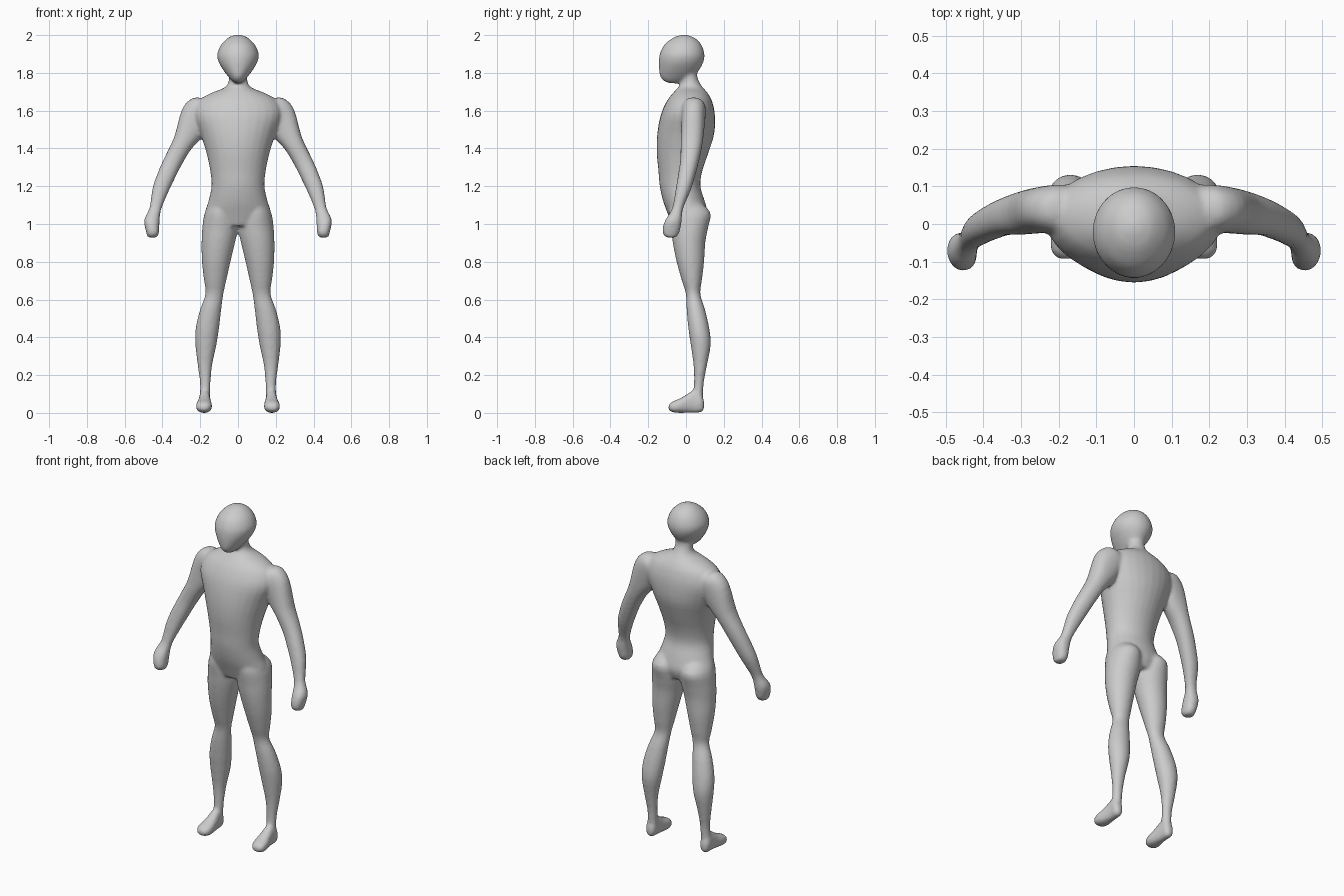
import bpy, bmesh
from math import sin, cos, pi, radians
from mathutils import Vector

bm = bmesh.new()
SIDES = 28


def catmull(a, b, c, d, t):
    return 0.5 * (2 * b + (c - a) * t + (2 * a - 5 * b + 4 * c - d) * t * t
                  + (3 * b - a - 3 * c + d) * t ** 3)


def loft(sections, mirror=1, steps=3, power=1.0):
    """Closed tube through sections (centre, u axis, v axis), smoothly interpolated."""
    n = len(sections)
    dense = []
    for i in range(n - 1):
        q = [sections[max(0, min(n - 1, i + k))] for k in (-1, 0, 1, 2)]
        for s in range(steps):
            dense.append([catmull(*[sec[j] for sec in q], s / steps) for j in range(3)])
    dense.append(sections[-1])
    rings = []
    for c, u, v in dense:
        ring = []
        for k in range(SIDES):
            a = 2 * pi * k / SIDES
            ca, sa = cos(a), sin(a)
            ca = abs(ca) ** power * (1 if ca > 0 else -1)
            sa = abs(sa) ** power * (1 if sa > 0 else -1)
            p = c + u * ca + v * sa
            ring.append(bm.verts.new((p.x * mirror, p.y, p.z)))
        rings.append(ring)
    for r, s in zip(rings, rings[1:]):
        for k in range(SIDES):
            m = (k + 1) % SIDES
            bm.faces.new((r[k], r[m], s[m], s[k]))
    bm.faces.new(rings[0])
    bm.faces.new(rings[-1])


def level(z, x0, x1, y0, y1):
    """Horizontal section from its extents."""
    return (Vector(((x0 + x1) / 2, (y0 + y1) / 2, z)),
            Vector(((x1 - x0) / 2, 0, 0)), Vector((0, (y1 - y0) / 2, 0)))


def upright(y, x0, x1, z0, z1):
    """Section facing along y from its extents."""
    return (Vector(((x0 + x1) / 2, y, (z0 + z1) / 2)),
            Vector(((x1 - x0) / 2, 0, 0)), Vector((0, 0, (z1 - z0) / 2)))


def tilted(x, y, z, ru, rv, deg):
    """Section tilted about the y axis."""
    t = radians(deg)
    return (Vector((x, y, z)), Vector((cos(t), 0, sin(t))) * ru, Vector((0, rv, 0)))


# Head
head = [(2.002, .012, -.02, .0), (1.992, .042, -.055, .033), (1.975, .066, -.085, .06),
        (1.945, .092, -.118, .084), (1.9, .11, -.139, .098), (1.86, .104, -.144, .093),
        (1.82, .082, -.143, .073), (1.785, .056, -.138, .045), (1.76, .034, -.122, .0),
        (1.745, .015, -.09, -.03)]
loft([level(z, -w, w, a, b) for z, w, a, b in head])

# Neck and torso
torso = [(1.84, .045, -.03, .06), (1.78, .048, -.025, .06), (1.745, .053, -.028, .074),
         (1.72, .075, -.045, .092), (1.69, .15, -.072, .117), (1.65, .21, -.102, .138),
         (1.58, .235, -.133, .153), (1.48, .2, -.152, .15), (1.38, .168, -.155, .12),
         (1.28, .147, -.146, .086), (1.2, .14, -.139, .076), (1.12, .157, -.121, .1),
         (1.05, .175, -.095, .115), (.99, .13, -.072, .095)]
loft([level(z, -w, w, a, b) for z, w, a, b in torso])

arm = [(.15, .04, 1.60, .07, .06, 65), (.195, .04, 1.60, .08, .065, 58),
       (.238, .038, 1.54, .091, .062, 51), (.292, .03, 1.43, .056, .058, 37),
       (.34, .02, 1.34, .05, .05, 33), (.376, .005, 1.265, .048, .046, 30),
       (.411, -.015, 1.18, .043, .04, 20), (.438, -.045, 1.08, .031, .029, 12),
       (.456, -.068, 1.015, .041, .045, 10), (.452, -.08, .955, .034, .045, 0),
       (.453, -.08, .928, .025, .024, 0)]
leg = [(1.12, .03, .14, -.08, .07), (1.06, .01, .176, -.09, .13), (.98, .0, .189, -.08, .117),
       (.9, .016, .193, -.07, .102), (.8, .04, .191, -.05, .096), (.7, .062, .18, -.022, .084),
       (.63, .077, .172, -.001, .076), (.55, .088, .2, .003, .1), (.45, .1, .224, .012, .123),
       (.36, .114, .226, .025, .131), (.25, .137, .213, .04, .111), (.15, .146, .201, .042, .093),
       (.06, .148, .205, .03, .09)]
foot = [(.096, .165, .19, .02, .06), (.08, .15, .207, .003, .1), (.04, .147, .207, 0, .12),
        (0, .142, .213, 0, .095), (-.04, .137, .222, 0, .073), (-.072, .143, .22, .004, .06),
        (-.092, .16, .204, .015, .042)]

# Arms, legs and feet on both sides
for side in (1, -1):
    loft([tilted(*s) for s in arm], side, power=.9)
    loft([level(*s) for s in leg], side)
    loft([upright(*s) for s in foot], side, power=.85)

# Fuse all parts into one smooth skin
bmesh.ops.recalc_face_normals(bm, faces=bm.faces)
mesh = bpy.data.meshes.new("body")
bm.to_mesh(mesh)
bm.free()
body = bpy.data.objects.new("body", mesh)
bpy.context.collection.objects.link(body)
fuse = body.modifiers.new("fuse", 'REMESH')
fuse.mode = 'VOXEL'
fuse.voxel_size = 0.009
fuse.use_smooth_shade = True
soften = body.modifiers.new("soften", 'SMOOTH')
soften.factor = 0.5
soften.iterations = 6
